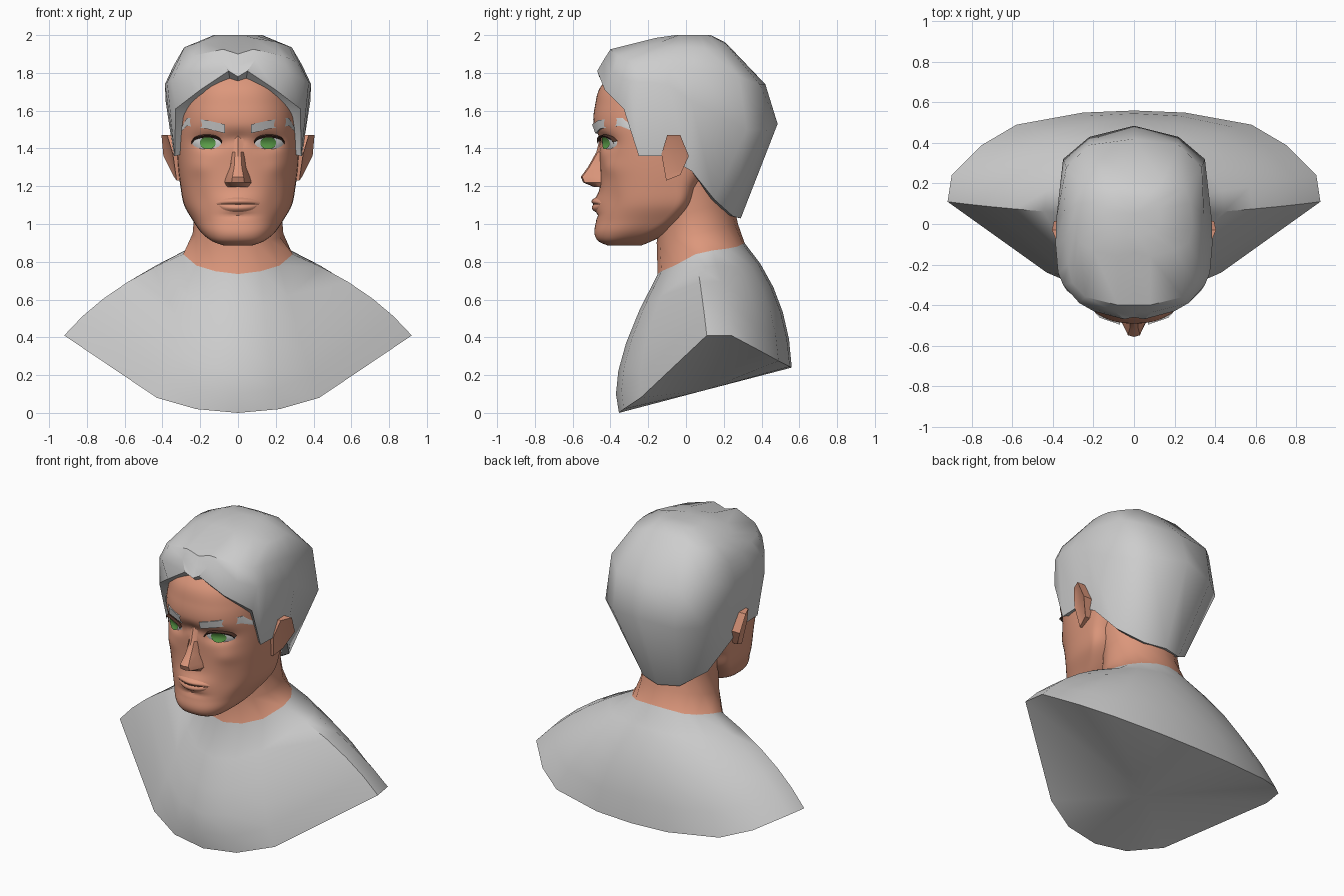
import bpy, bmesh, math
from mathutils import Vector

if "Cube" in bpy.data.objects:
    bpy.data.objects.remove(bpy.data.objects["Cube"])


def material(name, *rgb):
    m = bpy.data.materials.new(name)
    m.use_nodes = True
    m.diffuse_color = (*rgb, 1)
    m.node_tree.nodes["Principled BSDF"].inputs["Base Color"].default_value = (*rgb, 1)
    return m


GREY = material("plaster_grey", .61, .61, .61)
SKIN = material("skin", .72, .31, .2)
WHITE = material("eye_white", .7, .7, .7)
GREEN = material("iris_green", .11, .36, .07)
DARK = material("lash_brown", .07, .03, .02)


def sheet(name, rows, mats, closed=False, caps=(), rule=None, outward=True, sharp=35):
    """Skin a grid of point rows; caps lists fan centres as (row index, point)."""
    bm = bmesh.new()
    grid = [[bm.verts.new(p) for p in row] for row in rows]
    n = len(rows[0])
    for r in range(len(rows) - 1):
        for i in range(n if closed else n - 1):
            j = (i + 1) % n
            f = bm.faces.new((grid[r][i], grid[r][j], grid[r + 1][j], grid[r + 1][i]))
            f.material_index = rule(r) if rule else 0
    for r, point in caps:
        tip = bm.verts.new(point)
        for i in range(n):
            f = bm.faces.new((grid[r][i], grid[r][(i + 1) % n], tip))
            f.material_index = rule(r) if rule else 0
    bmesh.ops.remove_doubles(bm, verts=bm.verts, dist=.0002)
    bmesh.ops.recalc_face_normals(bm, faces=bm.faces)
    bm.normal_update()
    # Open face details always look forward
    if not outward and sum(f.normal.y * f.calc_area() for f in bm.faces) > 0:
        bmesh.ops.reverse_faces(bm, faces=bm.faces)
    for f in bm.faces:
        f.smooth = True
    for e in bm.edges:
        if len(e.link_faces) == 2 and e.calc_face_angle(0) > math.radians(sharp):
            e.smooth = False
    me = bpy.data.meshes.new(name)
    bm.to_mesh(me)
    bm.free()
    for m in mats:
        me.materials.append(m)
    ob = bpy.data.objects.new(name, me)
    bpy.context.collection.objects.link(ob)


def full(half):
    """Close a half ring by mirroring it across x = 0."""
    return list(half) + [(-x, y, z) for x, y, z in reversed(half[1:-1])]


def centre(row):
    return sum((Vector(p) for p in row), Vector()) / len(row)


# Shoulders and neck: each column bends from collar to the cut rim
collar = [(0, -.15, .735), (.12, -.13, .75), (.22, -.06, .78), (.29, .05, .84), (.28, .14, .86),
          (.23, .22, .87), (.17, .27, .88), (.08, .3, .895), (0, .31, .9)]
bend = [(0, -.43, .22), (.16, -.39, .25), (.33, -.27, .36), (.695, .08, .675), (.68, .2, .67),
        (.52, .38, .64), (.4, .47, .63), (.2, .53, .63), (0, .545, .63)]
rim = [(0, -.355, 0), (.22, -.33, .02), (.43, -.24, .08), (.92, .11, .41), (.9, .24, .41),
       (.75, .39, .33), (.58, .49, .275), (.25, .55, .245), (0, .56, .24)]


def neck_ring(w, mid, r, z, tilt):
    angles = [math.pi * i / 8 for i in range(9)]
    half = [(w * math.sin(a), mid - r * math.cos(a), z - tilt * math.cos(a)) for a in angles]
    half[0], half[-1] = (0, *half[0][1:]), (0, *half[-1][1:])
    return full(half)


def bust_ring(t):
    return full([tuple((1 - t) ** 2 * a + 2 * t * (1 - t) * b + t * t * c for a, b, c in zip(*col))
                 for col in zip(collar, bend, rim)])


rows = [neck_ring(.27, .03, .2, 1.3, .02), neck_ring(.23, .05, .2, 1.07, .05),
        neck_ring(.24, .06, .215, .95, .05)] + [bust_ring(i / 5) for i in range(6)]
sheet("neck_and_shoulders", rows, [SKIN, GREY], True, [(0, centre(rows[0])), (8, (0, .1, .12))],
      rule=lambda r: int(r > 2), sharp=52)

# Head outline by height: z, half width, front y, widest y, back y
OUTLINE = [(.885, .07, -.41, -.35, -.24), (.905, .13, -.46, -.34, -.19), (.95, .19, -.485, -.24, -.1),
           (1.02, .24, -.475, -.13, -.02), (1.1, .285, -.465, -.06, .04), (1.2, .305, -.455, -.05, .09),
           (1.33, .32, -.455, -.05, .2), (1.45, .325, -.465, -.05, .25), (1.53, .32, -.49, -.05, .3),
           (1.62, .315, -.483, -.03, .3), (1.73, .29, -.45, 0, .3), (1.85, .22, -.33, 0, .25),
           (1.92, .1, -.2, 0, .15)]
# Soft forms: x, z, spread x, spread z, depth (sockets, nasion, cheekbones, cheeks, mouth, lip crease)
FORMS = [(.16, 1.43, .07, .04, .04), (0, 1.45, .04, .035, .02), (.21, 1.3, .06, .05, -.015),
         (.2, 1.12, .05, .08, .012), (0, 1.11, .09, .05, -.025), (0, 1.045, .08, .015, .01)]


def outline(z):
    """Smoothly blended outline values at a height."""
    last = len(OUTLINE) - 1
    k = max([i for i in range(last) if OUTLINE[i][0] <= z] or [0])
    p, a, b, q = (OUTLINE[min(max(k + d, 0), last)] for d in (-1, 0, 1, 2))
    span = b[0] - a[0]
    t = min(max((z - a[0]) / span, 0), 1)
    values = []
    for i in range(1, 5):
        m = (b[i] - p[i]) / (b[0] - p[0]) * span
        n = (q[i] - a[i]) / (q[0] - a[0]) * span
        d = b[i] - a[i]
        values.append(a[i] + t * (m + t * (3 * d - 2 * m - n + t * (m + n - 2 * d))))
    return values


def face_y(x, z):
    w, front, mid, back = outline(z)
    s = min(abs(x) / w, 1) ** (1 / .85)
    c = math.sqrt(max(1 - s * s, 0)) ** .75
    form = sum(d * math.exp(-((abs(x) - u) / su) ** 2 - ((z - v) / sv) ** 2) for u, v, su, sv, d in FORMS)
    return mid - (mid - front) * c + form * c


def head_ring(z, n=72):
    w, front, mid, back = outline(z)
    ring = []
    for i in range(n):
        s, c = math.sin(math.tau * i / n), math.cos(math.tau * i / n)
        x = math.copysign(w * abs(s) ** .85, s)
        ring.append((x, face_y(x, z) if c > 0 else mid + (back - mid) * abs(c) ** .75, z))
    return ring


rows = [head_ring(.885 + 1.035 * i / 90) for i in range(91)]
sheet("head", rows, [SKIN], True, [(0, centre(rows[0])), (90, centre(rows[-1]))])

# Nose: sections of height, half width and ridge position
rows = []
for z, w, y in [(1.47, .035, -.452), (1.38, .035, -.475), (1.3, .045, -.52), (1.25, .066, -.557),
                (1.22, .075, -.545), (1.195, .06, -.485)]:
    root = face_y(w, z) + .015
    half = [(w, root, z), (w * .85, root * .6 + y * .4, z), (w * .45, y + .008, z), (0, y, z)]
    rows.append(half + [(-a, b, c) for a, b, c in reversed(half[:-1])])
sheet("nose", rows, [SKIN], outward=False)


def patch(name, cx, cz, hw, top, bottom, lift, bulge, mat):
    """Almond shape laid on the face."""
    rows = []
    for k in range(7):
        v, row = k / 6, []
        for i in range(15):
            u = -math.cos(math.pi * i / 14)
            x = cx + hw * u
            fade = max(1 - u * u, 0)
            z = cz + (v * (top + bottom) - bottom) * fade ** .5
            row.append((x, face_y(x, z) - lift - bulge * fade * math.sin(math.pi * v), z))
        rows.append(row)
    sheet(name, rows, [mat], outward=False, sharp=60)


# Mouth
patch("upper_lip", 0, 1.106, .118, .034, 0, .001, .014, SKIN)
patch("lower_lip", 0, 1.103, .1, 0, .04, .001, .012, SKIN)
patch("mouth_line", 0, 1.1045, .112, .002, .002, .003, .001, DARK)

# Hair: columns from front to back, each running from upper head to hairline
HAIR = [[(0, -.14, 1.985), (0, -.4, 1.9), (0, -.435, 1.84), (0, -.46, 1.78)],
        [(.08, -.16, 1.985), (.08, -.4, 1.925), (.09, -.435, 1.87), (.05, -.47, 1.81)],
        [(.2, -.13, 1.965), (.24, -.36, 1.89), (.27, -.39, 1.8), (.2, -.43, 1.71)],
        [(.27, -.09, 1.94), (.305, -.29, 1.86), (.35, -.3, 1.76), (.33, -.33, 1.61)],
        [(.285, -.03, 1.935), (.325, -.2, 1.85), (.375, -.24, 1.75), (.335, -.25, 1.36)],
        [(.285, .03, 1.935), (.34, -.08, 1.84), (.387, -.1, 1.74), (.34, -.11, 1.36)],
        [(.28, .1, 1.93), (.345, .05, 1.82), (.383, .03, 1.65), (.325, .03, 1.28)],
        [(.25, .18, 1.92), (.335, .28, 1.78), (.35, .32, 1.5), (.26, .15, 1.13)],
        [(.14, .21, 1.955), (.22, .39, 1.74), (.22, .43, 1.5), (.13, .25, 1.04)],
        [(0, .21, 1.96), (0, .42, 1.74), (0, .485, 1.53), (0, .29, 1.03)]]
rings = [full(list(row)) for row in zip(*HAIR)]
crown = [(x * .45, .05 + (y - .05) * .5, 2) for x, y, z in rings[0]]
# The fringe turns down and under, the rest turns straight in
inner = [(x * .85, y * .85, z + (-.05 if y < -.3 else .01)) for x, y, z in rings[-1]]
sheet("hair", [crown] + rings + [inner], [GREY], True, [(0, (0, .05, 2))], sharp=40)

# Ear outline: y, z and how far it stands out
EAR = [(-.1, 1.47, .375), (-.03, 1.47, .405), (.015, 1.36, .395), (-.03, 1.26, .345),
       (-.105, 1.23, .325), (-.13, 1.37, .345)]
BROW = [(.068, 1.48, 1.527), (.17, 1.505, 1.55), (.27, 1.52, 1.562), (.3, 1.49, 1.51)]

for side, label in ((1, "left"), (-1, "right")):
    # Ears with a shallow hollow
    outer = [Vector((side * x, y, z)) for y, z, x in EAR]
    back = [p - Vector((side * .07, 0, 0)) for p in outer]
    mid = centre(outer)
    hollow = [mid + (p - mid) * .75 - Vector((side * .006, 0, 0)) for p in outer]
    sheet(label + "_ear", [back, outer, hollow], [SKIN], True,
          [(0, centre(back)), (2, centre(hollow))], sharp=25)

    # Eyes
    patch(label + "_eye", side * .165, 1.43, .077, .034, .034, .004, .02, WHITE)
    patch(label + "_iris", side * .16, 1.43, .042, .032, .034, .022, .008, GREEN)

    # Upper lash line
    rows = []
    for extra, lift in ((-.006, .024), (.004, .028), (.01, .004)):
        row = []
        for i in range(13):
            u = i / 6 - 1
            x, z = side * (.165 + .08 * u), 1.43 + .034 * math.sqrt(1 - u * u) + extra
            row.append((x, face_y(x, z) - lift, z))
        rows.append(row)
    sheet(label + "_lash_line", rows, [DARK], outward=False)

    # Eyebrows as raised ridges
    rows = []
    for low, lift in ((1, -.01), (1, .012), (0, .012), (0, -.01)):
        row = []
        for x, a, b in BROW:
            z = a if low else b
            row.append((side * x, face_y(x, z) - lift, z))
        rows.append(row)
    sheet(label + "_eyebrow", rows, [GREY], outward=False)
